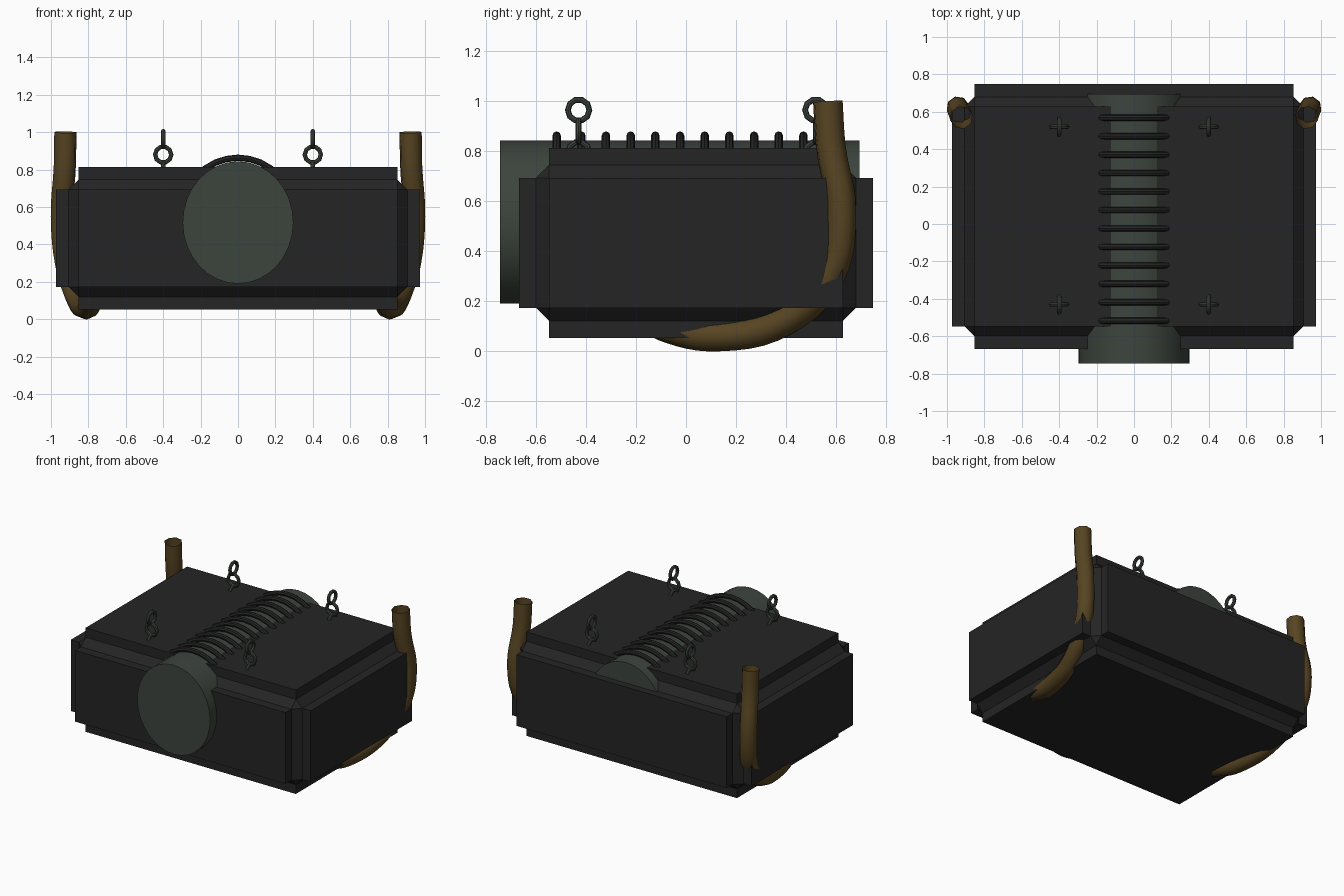
import bpy, bmesh, math
from mathutils import Vector

cube = bpy.data.objects.get("Cube")
if cube:
    bpy.data.objects.remove(cube, do_unlink=True)


def material(name, rgb):
    mat = bpy.data.materials.new(name)
    mat.use_nodes = True
    mat.diffuse_color = (*rgb, 1)
    mat.node_tree.nodes["Principled BSDF"].inputs["Base Color"].default_value = (*rgb, 1)
    return mat


black = material("black_casing", (0.018, 0.018, 0.018))
steel = material("green_grey_steel", (0.046, 0.058, 0.047))
brown = material("brown_hose", (0.095, 0.058, 0.016))


def finish(obj, name, mat, smooth=True):
    obj.name = name
    obj.data.materials.append(mat)
    if smooth:
        bpy.ops.object.shade_smooth_by_angle(angle=math.radians(40))
    return obj


def torus(name, mat, loc, rot, major, minor, sides, scale=(1, 1, 1)):
    bpy.ops.mesh.primitive_torus_add(location=loc, rotation=rot, major_radius=major,
                                     minor_radius=minor, major_segments=sides,
                                     minor_segments=8)
    obj = bpy.context.object
    obj.scale = scale
    return finish(obj, name, mat)


# Casing: chamfered box with a raised panel on each of its six sides
BODY_CENTRE = Vector((0, 0.04, 0.433))
bm = bmesh.new()
bmesh.ops.create_cube(bm, size=1)
bmesh.ops.scale(bm, vec=(1.81, 1.28, 0.626), verts=bm.verts)
bmesh.ops.bevel(bm, geom=bm.edges[:], offset=0.052, offset_type='OFFSET',
                segments=1, affect='EDGES')
panels = [f for f in bm.faces if max(abs(c) for c in f.normal) > 0.99]
for face in panels:
    normal = face.normal.copy()
    new = bmesh.ops.extrude_face_region(bm, geom=[face])["geom"]
    bmesh.ops.translate(bm, vec=normal * 0.068,
                        verts=[v for v in new if isinstance(v, bmesh.types.BMVert)])
    if face.is_valid:
        bmesh.ops.delete(bm, geom=[face], context='FACES_ONLY')
bmesh.ops.recalc_face_normals(bm, faces=bm.faces)
mesh = bpy.data.meshes.new("casing")
bm.to_mesh(mesh)
bm.free()
casing = bpy.data.objects.new("casing", mesh)
casing.location = BODY_CENTRE
bpy.context.collection.objects.link(casing)
finish(casing, "casing", black, smooth=False)

# Oval drum running front to back through the casing
DRUM_Z = 0.517
bpy.ops.mesh.primitive_cylinder_add(vertices=32, radius=1, depth=1.44,
                                    location=(0, -0.025, DRUM_Z),
                                    rotation=(math.pi / 2, 0, 0))
drum = bpy.context.object
drum.scale = (0.296, 0.327, 1)
finish(drum, "drum", steel)

# Hoops around the drum
for i in range(12):
    torus(f"drum_hoop_{i + 1}", black, (0, -0.518 + i * 0.0988, DRUM_Z),
          (math.pi / 2, 0, 0), 0.346, 0.017, 32, (0.92, 1, 1))

# Four short chains standing on the lid, links alternating by a quarter turn
for side, x in (("left", 0.4), ("right", -0.4)):
    for end, y in (("front", -0.43), ("back", 0.52)):
        for i in range(3):
            turn = 0 if i == 1 else math.pi / 2
            torus(f"{end}_{side}_chain_link_{i + 1}", steel,
                  (x, y, 0.795 + i * 0.085), (math.pi / 2, 0, turn),
                  0.043, 0.012, 10)

# Bent hoses at the back corners, sweeping under the casing
PATH = [(0.923, 0.568, 1.0), (0.926, 0.58, 0.82), (0.942, 0.622, 0.55),
        (0.92, 0.575, 0.3), (0.868, 0.4, 0.125), (0.815, 0.13, 0.06),
        (0.785, -0.06, 0.09), (0.76, -0.18, 0.15)]
for side, sign in (("left", 1), ("right", -1)):
    curve = bpy.data.curves.new(f"{side}_hose", 'CURVE')
    curve.dimensions = '3D'
    curve.bevel_depth = 0.061
    curve.bevel_resolution = 2
    curve.resolution_u = 5
    spline = curve.splines.new('BEZIER')
    spline.bezier_points.add(len(PATH) - 1)
    for point, (x, y, z) in zip(spline.bezier_points, PATH):
        point.co = (sign * x, y, z)
        point.handle_left_type = point.handle_right_type = 'AUTO'
    hose = bpy.data.objects.new(f"{side}_hose", curve)
    bpy.context.collection.objects.link(hose)
    finish(hose, f"{side}_hose", brown, smooth=False)
